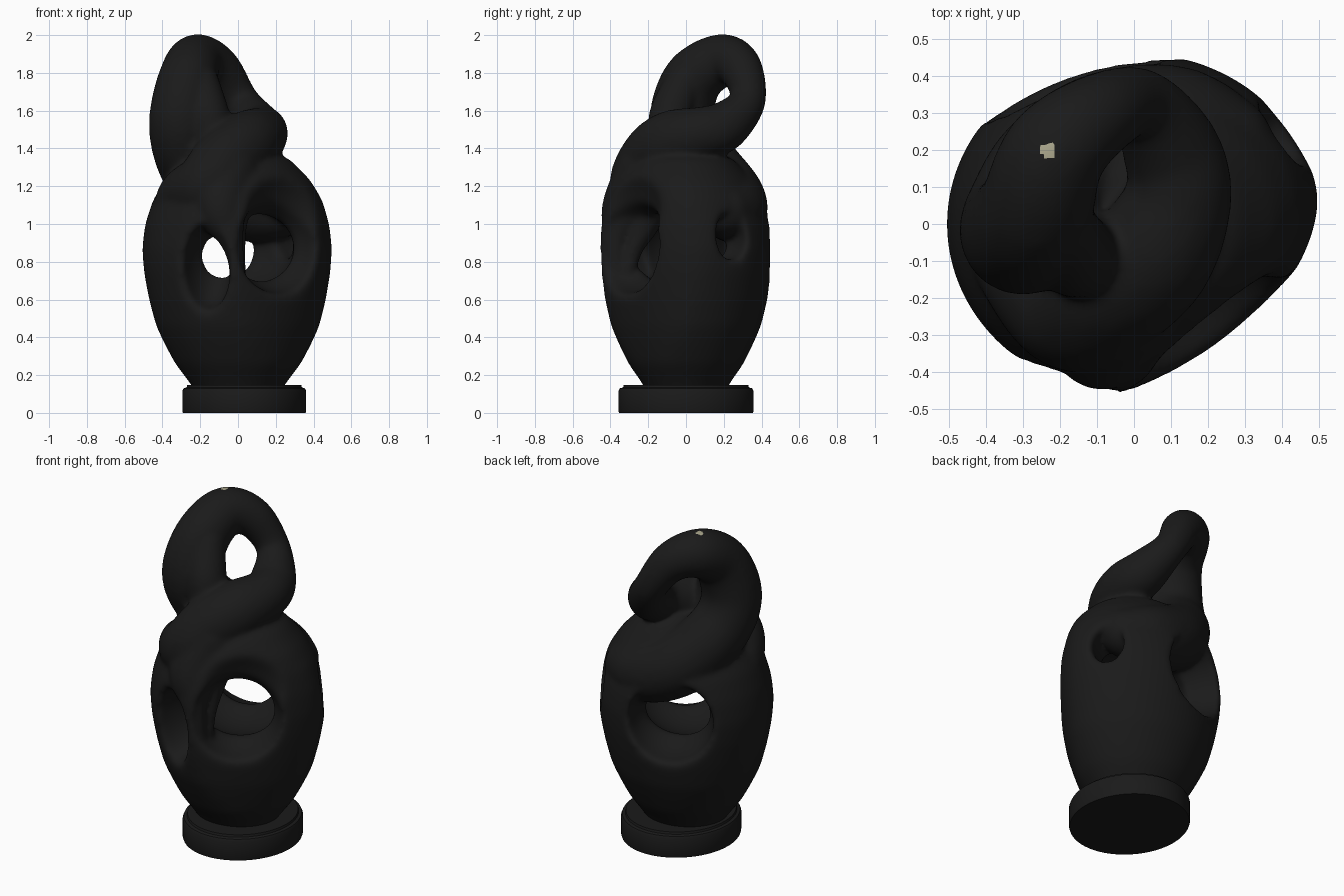
import bpy, bmesh, math
from mathutils import Vector, Matrix

if "Cube" in bpy.data.objects:
    bpy.data.objects.remove(bpy.data.objects["Cube"])


def material(name, rgb):
    m = bpy.data.materials.new(name)
    m.diffuse_color = (*rgb, 1)
    m.use_nodes = True
    m.node_tree.nodes["Principled BSDF"].inputs["Base Color"].default_value = m.diffuse_color
    return m


black = material("black stone", (0.0105, 0.0105, 0.0105))
cream = material("cream inside", (0.40, 0.38, 0.26))


def make_object(name, bm):
    bmesh.ops.recalc_face_normals(bm, faces=bm.faces)
    me = bpy.data.meshes.new(name)
    bm.to_mesh(me)
    bm.free()
    ob = bpy.data.objects.new(name, me)
    bpy.context.collection.objects.link(ob)
    return ob


def lathe(name, profile, center=(0, 0), scale=(1, 1), steps=64):
    """Closed solid of revolution from (radius, z) points."""
    bm = bmesh.new()
    vs = [bm.verts.new((r, 0, z)) for r, z in profile]
    es = [bm.edges.new(p) for p in zip(vs, vs[1:])]
    bmesh.ops.spin(bm, geom=vs + es, cent=(0, 0, 0), axis=(0, 0, 1),
                   angle=math.tau, steps=steps)
    bmesh.ops.remove_doubles(bm, verts=bm.verts, dist=1e-4)
    for v in bm.verts:
        v.co.x = v.co.x * scale[0] + center[0]
        v.co.y = v.co.y * scale[1] + center[1]
    return make_object(name, bm)


def catmull(a, b, c, d, t):
    return 0.5 * (2 * b + (c - a) * t + (2 * a - 5 * b + 4 * c - d) * t * t
                  + (3 * b - a - 3 * c + d) * t ** 3)


def add_strand(bm, points, steps=8):
    """Tapered tube as a chain of balls along (x, y, z, radius) points."""
    pts = [Vector(p) for p in points]
    pad = [pts[0]] + pts + [pts[-1]]
    for i in range(len(pts) - 1):
        for k in range(steps + 1):
            p = catmull(*pad[i:i + 4], k / steps)
            bmesh.ops.create_icosphere(bm, subdivisions=3, radius=p[3],
                                       matrix=Matrix.Translation(p[:3]))


def select(ob):
    bpy.ops.object.select_all(action='DESELECT')
    ob.select_set(True)
    bpy.context.view_layer.objects.active = ob


def fuse(ob, voxel, rounds):
    """Merge overlapping shells and round them off."""
    select(ob)
    mod = ob.modifiers.new("fuse", 'REMESH')
    mod.mode, mod.voxel_size = 'VOXEL', voxel
    bpy.ops.object.modifier_apply(modifier=mod.name)
    mod = ob.modifiers.new("round", 'SMOOTH')
    mod.factor, mod.iterations = 0.5, rounds
    bpy.ops.object.modifier_apply(modifier=mod.name)


# Bulb-shaped lower body, a little flatter towards the front right
body = lathe("knot_sculpture", [
    (0, .09), (.20, .09), (.25, .17), (.315, .26), (.365, .36), (.41, .46),
    (.445, .60), (.47, .74), (.48, .87), (.465, 1.0), (.425, 1.13),
    (.365, 1.23), (.265, 1.34), (.14, 1.40), (0, 1.42)], scale=(1.06, .97))
for v in body.data.vertices:
    s = (v.co.x - v.co.y) / math.sqrt(2)
    if s > .3:
        d = (s - .3) * .35 / math.sqrt(2)
        v.co.x -= d
        v.co.y += d

# Hollow inside and the openings: angle, radius, z, depth, half width, half height, tilt
openings = [
    (0, 0, .87, .30, .27, .23, 0),          # hollow core
    (305, .40, .88, .27, .25, .25, -15),    # large front right
    (309, .50, 1.10, .21, .32, .25, 0),     # recess above it
    (247, .43, .77, .21, .125, .23, 0),     # narrow front left
    (112, .41, .87, .26, .25, .24, 20),     # large back left
    (31, .40, .93, .22, .095, .125, 0),     # small back right
]
for ang, rad, z, depth, w, h, tilt in openings:
    bm = bmesh.new()
    mat = (Matrix.Rotation(math.radians(ang), 4, 'Z')
           @ Matrix.Translation((rad, 0, z))
           @ Matrix.Rotation(math.radians(tilt), 4, 'X')
           @ Matrix.Diagonal((depth, w, h, 1)))
    bmesh.ops.create_icosphere(bm, subdivisions=4, radius=1, matrix=mat)
    cutter = make_object("opening_cutter", bm)
    cutter.hide_render = True
    mod = body.modifiers.new("cut", 'BOOLEAN')
    mod.operation, mod.solver, mod.object = 'DIFFERENCE', 'EXACT', cutter
    select(body)
    bpy.ops.object.modifier_apply(modifier=mod.name)
    bpy.data.objects.remove(cutter)
fuse(body, 0.014, 36)

bm = bmesh.new()
# Twisting strand: left wall, front band, top loop, back band
add_strand(bm, [
    (-.36, .0, .92, .115), (-.285, -.10, 1.13, .15), (-.16, -.22, 1.20, .18),
    (-.06, -.175, 1.34, .178), (.05, -.08, 1.43, .17), (.12, .07, 1.475, .145),
    (.10, .20, 1.515, .132), (.015, .325, 1.65, .097), (-.10, .29, 1.82, .115),
    (-.215, .19, 1.866, .14), (-.265, .04, 1.77, .157),
    (-.298, -.02, 1.58, .172), (-.285, .02, 1.42, .175),
    (-.21, .13, 1.27, .185), (-.08, .22, 1.15, .19), (.10, .25, 1.08, .18),
    (.24, .21, 1.07, .14)])
# Thickening of the loop's left leg
add_strand(bm, [(-.20, -.01, 1.75, .10), (-.16, -.08, 1.58, .115),
                (-.14, -.08, 1.45, .12)])
# Thin strut flaring up into the front band, deep towards the inside
add_strand(bm, [(.0, -.345, .60, .05), (-.01, -.375, .80, .045),
                (-.045, -.365, .95, .075), (-.09, -.305, 1.09, .14),
                (-.05, -.20, 1.28, .17)])
add_strand(bm, [(.0, -.32, .70, .045), (-.01, -.28, .86, .05),
                (-.03, -.22, 1.0, .08), (-.03, -.17, 1.14, .11)])
strand = make_object("strand", bm)

# Fuse strand and bulb into one smooth form
select(body)
strand.select_set(True)
bpy.ops.object.join()
fuse(body, 0.013, 14)

# Colour: black all over, with a small cream spot at the very top
body.data.materials.clear()
body.data.materials.append(black)
body.data.materials.append(cream)
for f in body.data.polygons:
    c = f.center
    spot = c.z > 1.9 and math.hypot(c.x + .23, c.y - .2) < .021
    f.material_index = 1 if spot else 0
    f.use_smooth = True

# Stepped round plinth
plinth = lathe("plinth", [
    (0, 0), (.99, 0), (1, .01), (1, .115), (.98, .13), (.93, .135),
    (.92, .148), (0, .15)], center=(.033, 0), scale=(.328, .358))
plinth.data.materials.append(black)
select(plinth)
bpy.ops.object.shade_smooth_by_angle(angle=math.radians(35))
